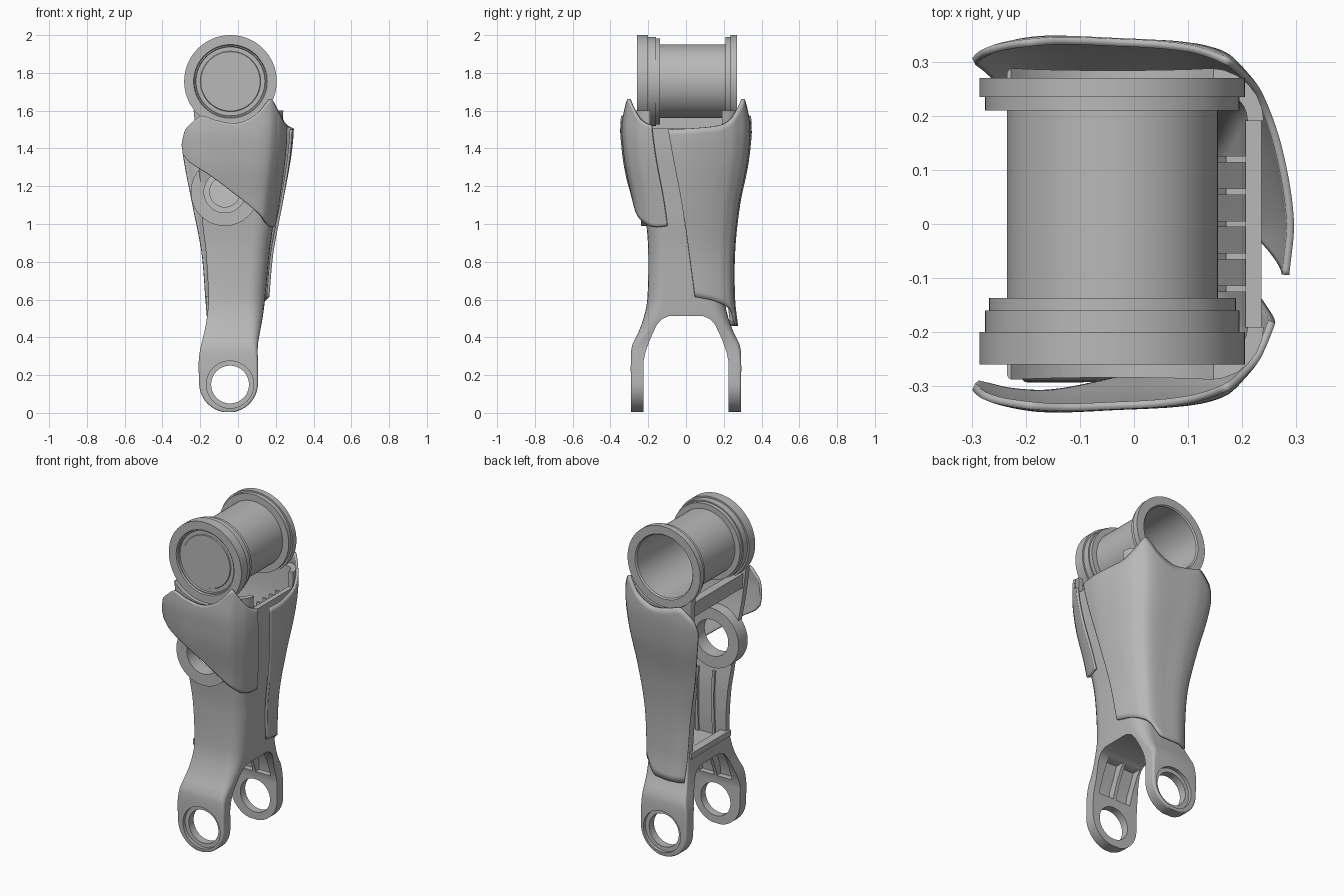
import bpy, bmesh, math
from mathutils import Vector

cube = bpy.data.objects.get("Cube")
if cube:
    bpy.data.objects.remove(cube, do_unlink=True)

grey = bpy.data.materials.new("satin grey")
grey.use_nodes = True
grey.diffuse_color = (0.48, 0.48, 0.48, 1)
grey.node_tree.nodes["Principled BSDF"].inputs["Base Color"].default_value = (0.48, 0.48, 0.48, 1)


def make(name, bm):
    bmesh.ops.recalc_face_normals(bm, faces=bm.faces)
    mesh = bpy.data.meshes.new(name)
    bm.to_mesh(mesh)
    bm.free()
    ob = bpy.data.objects.new(name, mesh)
    bpy.context.collection.objects.link(ob)
    mesh.materials.append(grey)
    return ob


def activate(ob):
    bpy.ops.object.select_all(action='DESELECT')
    ob.select_set(True)
    bpy.context.view_layer.objects.active = ob


def boolean(ob, cutter, operation='DIFFERENCE'):
    mod = ob.modifiers.new("cut", 'BOOLEAN')
    mod.object, mod.operation, mod.solver = cutter, operation, 'EXACT'
    activate(ob)
    bpy.ops.object.modifier_apply(modifier=mod.name)
    bpy.data.objects.remove(cutter, do_unlink=True)


def loft(name, rings):
    bm = bmesh.new()
    loops = [[bm.verts.new(p) for p in ring] for ring in rings]
    n = len(loops[0])
    for a, b in zip(loops, loops[1:]):
        for i in range(n):
            j = (i + 1) % n
            bm.faces.new((a[i], a[j], b[j], b[i]))
    bm.faces.new(loops[0])
    bm.faces.new(loops[-1])
    return make(name, bm)


def prism(name, points, to_3d, start, end):
    return loft(name, [[to_3d(p, q, d) for p, q in points] for d in (start, end)])


def along_x(y, z, d):
    return (d, y, z)


def along_y(x, z, d):
    return (x, d, z)


def box(name, x0, x1, y0, y1, z0, z1):
    return prism(name, [(x0, z0), (x1, z0), (x1, z1), (x0, z1)], along_y, y0, y1)


def disc(name, x, z, r, y0, y1):
    pts = [(x + r * math.cos(a * math.pi / 32), z + r * math.sin(a * math.pi / 32)) for a in range(64)]
    return prism(name, pts, along_y, y0, y1)


def table(rows, t):
    """Smoothly interpolate sorted rows (key, value...) at t."""
    if t <= rows[0][0]:
        return rows[0][1:]
    for k, (a, b) in enumerate(zip(rows, rows[1:])):
        if t <= b[0]:
            before, after = rows[max(k - 1, 0)], rows[min(k + 2, len(rows) - 1)]
            h = b[0] - a[0]
            f = (t - a[0]) / h
            out = []
            for i in range(1, len(a)):
                m0 = (b[i] - before[i]) / (b[0] - before[0]) * h
                m1 = (after[i] - a[i]) / (after[0] - a[0]) * h
                out.append((2*f**3 - 3*f*f + 1) * a[i] + (f**3 - 2*f*f + f) * m0
                           + (3*f*f - 2*f**3) * b[i] + (f**3 - f*f) * m1)
            return out
    return rows[-1][1:]


def section(z, x0, x1, half, r):
    """U-link cross-section, rounder on the +x side."""
    ring = []
    for cx, cy, rad, start in ((1, 1, r, 0), (0, 1, .012, 90), (0, 0, .012, 180), (1, 0, r, 270)):
        px = x1 - rad if cx else x0 + rad
        py = (half - rad) * (1 if cy else -1)
        for k in range(7):
            a = math.radians(start + k * 15)
            ring.append((px + rad * math.cos(a), py + rad * math.sin(a), z))
    return ring


# Main link: z, left x, right x, half depth, corner radius
EYE_X, EYE_Z, EYE_R = -.05, .158, .156
BODY = [(.158, -.206, .106, .292, .012), (.28, -.208, .105, .292, .015), (.36, -.195, .105, .285, .03),
        (.42, -.18, .115, .255, .05), (.5, -.165, .13, .225, .07), (.6, -.157, .143, .205, .09),
        (.85, -.17, .167, .2, .1), (1, -.188, .187, .21, .1), (1.2, -.2, .208, .235, .1),
        (1.4, -.215, .23, .275, .1), (1.6, -.235, .24, .288, .1)]
rings = []
for k in range(10):
    a = math.radians(12 + k * 7.8)
    w = EYE_R * math.sin(a)
    rings.append(section(EYE_Z - EYE_R * math.cos(a), EYE_X - w, EYE_X + w, .292, .012))
rings += [section(z, *table(BODY, z)) for z in [.158 + 1.442 * i / 42 for i in range(43)]]
link = loft("main_link", rings)

# Open channel, then the front hub set into the wall
channel = []
for i in range(23):
    z = .58 + i * .05
    x0, x1, half, r = table(BODY, min(z, 1.6))
    channel.append(section(z, -1, x1 - .03, half - .045, .05))
boolean(link, loft("channel_cutter", channel))
HUB = (-.07, 1.17)
boolean(link, disc("hub", *HUB, .18, -.237, -.15), 'UNION')

# Seat for the bearing, lowered web, fork arch and bores
AXIS = (-.04, 1.755)
boolean(link, disc("seat_cutter", *AXIS, .243, -1, 1))
boolean(link, box("web_cutter", .13, .5, -.19, .19, 1.505, 2))
half_arch = [(.225, -.1), (.225, .27), (.215, .32), (.19, .39), (.155, .465), (.13, .495), (.09, .513)]
arch = half_arch + [(-y, z) for y, z in reversed(half_arch)]
boolean(link, prism("arch_cutter", arch, along_x, -1, 1))
boolean(link, disc("eye_cutter", -.042, .15, .1, -1, 1))
boolean(link, disc("hub_cutter", *HUB, .11, -1, 0))
boolean(link, disc("hub_cutter", *HUB, .08, 0, 1))
pocket = [(.1, .3), (.255, .3), (.25, .36), (.222, .42), (.192, .495), (.1, .495)]
for side in (-1, 1):
    boolean(link, disc("eye_recess_cutter", -.042, .15, .125, side * .272, side * .4))
    for x0, x1 in ((-.155, -.055), (-.035, .065)):
        boolean(link, prism("pocket_cutter", [(side * y, z) for y, z in pocket], along_x, x0, x1))

# Stiffening inside the channel
parts = [link]
parts.append(box("upper_crossbar", -.215, -.165, -.25, .25, 1.48, 1.565))
parts.append(box("lower_crossbar", -.17, -.12, -.19, .19, .585, .62))
rib = [(.1, .57), (.125, .57), (.165, 1), (.22, 1.5), (.17, 1.5), (.13, 1)]
for i in range(5):
    y = -.12 + i * .06
    parts.append(prism("web_rib", rib, along_y, y - .006, y + .006))
for side in (-1, 1):
    for x in (-.08, .03):
        wall = [(side * (table(BODY, z)[2] - d), z) for z, d in
                ((.57, .06), (.8, .06), (.97, .06), (.97, .035), (.8, .035), (.57, .035))]
        parts.append(prism("wall_rib", wall, along_x, x - .008, x + .008))

# Upper bearing barrel, turned around the y axis
PROFILE = [(0, -.245), (.157, -.245), (.16, -.24), (.182, -.24), (.185, -.25), (.191, -.25),
           (.195, -.26), (.245, -.26), (.245, -.2), (.235, -.2), (.235, -.16), (.228, -.16),
           (.228, -.137), (.195, -.137), (.195, .21), (.235, .21), (.235, .235), (.245, .235),
           (.245, .27), (.195, .27), (.188, .262), (.188, -.2), (0, -.2)]
bm = bmesh.new()
verts = [bm.verts.new((r, y, 0)) for r, y in PROFILE]
edges = [bm.edges.new(pair) for pair in zip(verts, verts[1:])]
bmesh.ops.spin(bm, geom=verts + edges, cent=(0, 0, 0), axis=(0, 1, 0), angle=math.tau, steps=72)
bmesh.ops.remove_doubles(bm, verts=bm.verts, dist=.0001)
barrel = make("bearing_barrel", bm)
barrel.location = (AXIS[0], 0, AXIS[1])
parts.append(barrel)

# Curved cover panels: shared plan outline (u, x, y), scaled with height
PLAN = [(0, -.302, .308), (.06, -.25, .33), (.14, -.17, .344), (.3, -.03, .34), (.435, .1, .332),
        (.51, .165, .315), (.565, .2, .283), (.62, .229, .243), (.73, .265, .145),
        (.88, .288, .01), (1, .28, -.095)]
SCALE = [(.46, .52, .78), (.6, .56, .735), (.85, .63, .735), (1.1, .79, .81),
         (1.3, .92, .93), (1.42, .98, .975), (1.5, 1, .99), (1.66, 1.02, .96)]
TOP = [(0, 1.42), (.015, 1.465), (.03, 1.5), (.07, 1.537), (.11, 1.57), (.13, 1.572), (.2, 1.55),
       (.33, 1.535), (.43, 1.58), (.49, 1.645), (.51, 1.662), (.53, 1.65), (.56, 1.615),
       (.62, 1.555), (.68, 1.525), (.8, 1.51), (1, 1.5)]


def cover(name, side, bottom, reach):
    bm = bmesh.new()
    cols, rows = 90, 30
    grid = []
    for i in range(cols + 1):
        s = i / cols
        u = s * table(reach, 1.5)[0]
        low, high = table(bottom, u)[0], table(TOP, u)[0]
        column = []
        for j in range(rows + 1):
            z = low + (high - low) * j / rows
            x, y = table(PLAN, s * table(reach, z)[0])
            sx, sy = table(SCALE, z)
            column.append(bm.verts.new(Vector((x * sx, y * sy * side, z))))
        grid.append(column)
    for a, b in zip(grid, grid[1:]):
        for j in range(rows):
            bm.faces.new((a[j], b[j], b[j + 1], a[j + 1]))
    ob = make(name, bm)
    mod = ob.modifiers.new("thickness", 'SOLIDIFY')
    mod.thickness, mod.offset = .014, 0
    return ob


parts.append(cover("rear_cover", 1, [(0, .46), (.45, .465), (.52, .485), (.61, .54), (.8, .59), (1, .615)],
                   [(.46, .8), (.62, .82), (1.5, 1), (1.66, 1)]))
parts.append(cover("front_cover", -1, [(0, 1.37), (.04, 1.325), (.3, 1.155), (.52, 1.01), (.6, .985), (.69, .99)],
                   [(.98, .75), (1.5, .69), (1.66, .69)]))

for ob in parts:
    activate(ob)
    bpy.ops.object.shade_smooth_by_angle(angle=math.radians(30))
